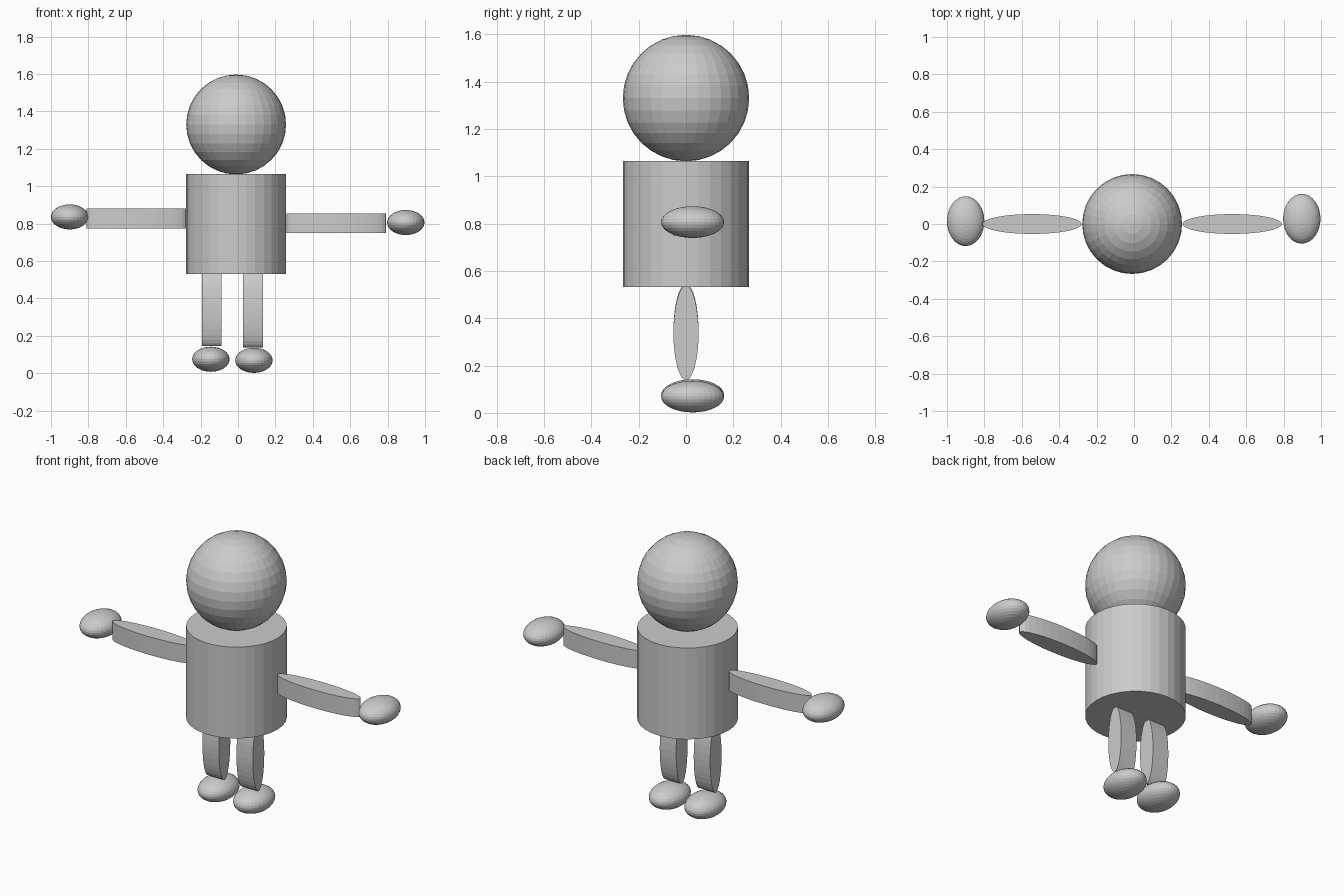
import bpy, math

if "Cube" in bpy.data.objects:
    bpy.data.objects.remove(bpy.data.objects["Cube"])

grey = bpy.data.materials.new("plain_grey")
grey.diffuse_color = (0.6, 0.6, 0.6, 1)
grey.use_nodes = True
grey.node_tree.nodes["Principled BSDF"].inputs["Base Color"].default_value = grey.diffuse_color


def finish(name, scale):
    obj = bpy.context.object
    obj.name = name
    obj.scale = scale
    obj.data.materials.append(grey)
    return obj


def ball(name, loc, scale):
    bpy.ops.mesh.primitive_uv_sphere_add(segments=32, ring_count=16, radius=1, location=loc)
    return finish(name, scale)


def tube(name, loc, scale, rot=(0, 0, 0)):
    bpy.ops.mesh.primitive_cylinder_add(vertices=32, radius=1, depth=2, location=loc, rotation=rot)
    return finish(name, scale)


# Head and torso
ball("head", (-0.01, 0, 1.33), (0.267, 0.267, 0.267))
tube("torso", (-0.01, 0, 0.798), (0.267, 0.267, 0.267))

# Arms: upright elliptical slabs
tube("left_arm", (-0.545, 0, 0.828), (0.266, 0.053, 0.053))
tube("right_arm", (0.525, 0, 0.802), (0.266, 0.053, 0.053))

# Legs: elliptical slabs lying on their side
for name, x, z in (("left_leg", -0.14, 0.345), ("right_leg", 0.08, 0.338)):
    tube(name, (x, 0, z), (0.2, 0.053, 0.053), (0, math.pi / 2, 0))

# Hands and feet: flattened balls
for name, loc in (
    ("left_hand", (-0.9, 0.015, 0.836)),
    ("right_hand", (0.897, 0.028, 0.806)),
    ("left_foot", (-0.145, 0.028, 0.075)),
    ("right_foot", (0.085, 0.028, 0.069)),
):
    ball(name, loc, (0.1, 0.133, 0.067))
